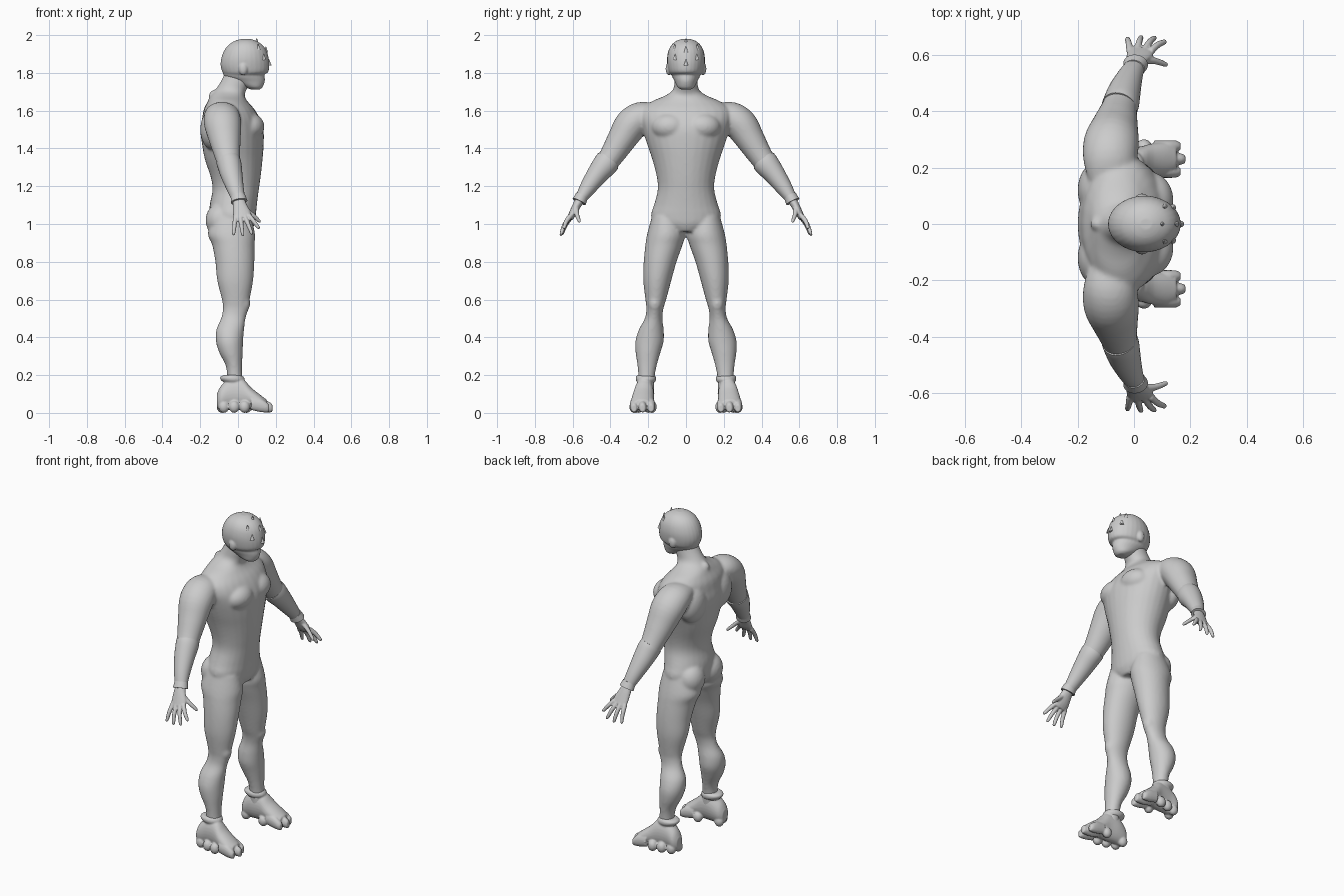
import bpy, bmesh, math
from mathutils import Vector, Matrix
from mathutils.bvhtree import BVHTree

BOTH = (1, -1)


def spline(rings, steps=4):
    """Catmull-Rom refinement of a list of (x, y, z, ra, rb) rings."""
    out = []
    for i in range(len(rings) - 1):
        p = [rings[max(0, min(len(rings) - 1, i + k))] for k in (-1, 0, 1, 2)]
        for s in range(steps):
            t = s / steps
            out.append([0.5 * (2 * b + (c - a) * t + (2 * a - 5 * b + 4 * c - d) * t * t
                               + (3 * b - a - 3 * c + d) * t ** 3) for a, b, c, d in zip(*p)])
    return out + [list(rings[-1])]


def tube(bm, rings, axis=None, sides=(1,), n=28):
    """Loft capped elliptical rings; axis fixes the ring plane, otherwise it follows the path."""
    pts = spline(rings)
    for s in sides:
        loops = []
        for i, (x, y, z, ra, rb) in enumerate(pts):
            if axis == 'Z':
                u, v = Vector((1, 0, 0)), Vector((0, 1, 0))
            elif axis == 'X':
                u, v = Vector((0, 1, 0)), Vector((0, 0, 1))
            else:
                a, b = pts[max(i - 1, 0)], pts[min(i + 1, len(pts) - 1)]
                d = (Vector(b[:3]) - Vector(a[:3])).normalized()
                u = Vector((1, 0, 0))
                u = (u - d * u.dot(d)).normalized()
                v = d.cross(u)
            loop = []
            for k in range(n):
                t = math.tau * k / n
                p = Vector((x, y, z)) + u * max(ra, .003) * math.cos(t) + v * max(rb, .003) * math.sin(t)
                loop.append(bm.verts.new((p.x, p.y * s, p.z)))
            loops.append(loop)
        for a, b in zip(loops, loops[1:]):
            for k in range(n):
                bm.faces.new((a[k], a[(k + 1) % n], b[(k + 1) % n], b[k]))
        bm.faces.new(loops[0])
        bm.faces.new(loops[-1])


def ball(bm, c, r, sides=BOTH):
    for s in sides:
        m = Matrix.Translation((c[0], c[1] * s, c[2])) @ Matrix.Diagonal((*r, 1))
        bmesh.ops.create_uvsphere(bm, u_segments=24, v_segments=14, radius=1, matrix=m)


def slab(z, x0, x1, y0, y1):
    """Horizontal ring from its back/front and inner/outer limits."""
    return ((x0 + x1) / 2, (y0 + y1) / 2, z, (x1 - x0) / 2, (y1 - y0) / 2)


def finish(bm, name, voxel=None, smooth=4):
    bmesh.ops.recalc_face_normals(bm, faces=bm.faces)
    me = bpy.data.meshes.new(name)
    bm.to_mesh(me)
    bm.free()
    ob = bpy.data.objects.new(name, me)
    bpy.context.collection.objects.link(ob)
    if voxel:
        r = ob.modifiers.new("fuse", 'REMESH')
        r.mode, r.voxel_size, r.use_smooth_shade = 'VOXEL', voxel, True
        m = ob.modifiers.new("soften", 'SMOOTH')
        m.factor, m.iterations = 0.5, smooth
    else:
        bpy.context.view_layer.objects.active = ob
        ob.select_set(True)
        bpy.ops.object.shade_smooth_by_angle(angle=math.radians(40))
        ob.select_set(False)
    return ob


# Body: torso and neck
body = bmesh.new()
torso = [(.96, -.11, .07, .09), (1.0, -.14, .088, .17), (1.05, -.15, .095, .185), (1.1, -.15, .1, .17),
         (1.18, -.135, .11, .15), (1.25, -.145, .12, .155), (1.34, -.175, .13, .178), (1.42, -.19, .136, .205),
         (1.5, -.2, .135, .23), (1.56, -.19, .115, .245), (1.61, -.18, .085, .235), (1.65, -.16, .05, .18),
         (1.68, -.145, .035, .11), (1.71, -.12, .045, .07), (1.76, -.088, .07, .06), (1.82, -.06, .08, .055)]
tube(body, [slab(z, a, b, -w, w) for z, a, b, w in torso], 'Z')
ball(body, (.055, .085, 1.515), (.085, .1, .075))      # chest muscles
ball(body, (-.095, .085, 1.02), (.077, .085, .09))     # buttocks
ball(body, (-.13, .12, 1.5), (.07, .1, .11))           # shoulder blades
ball(body, (-.125, 0, 1.68), (.03, .025, .03), (1,))   # nape

# Body: legs
leg = [(1.04, -.13, .07, .03, .18), (.95, -.16, .09, .004, .205), (.89, -.137, .088, .018, .215),
       (.8, -.12, .087, .05, .224), (.7, -.11, .08, .078, .226), (.6, -.085, .062, .105, .215),
       (.55, -.08, .055, .12, .21), (.5, -.09, .04, .125, .218), (.44, -.115, .032, .118, .25),
       (.38, -.117, .027, .118, .268), (.32, -.1, .025, .135, .267), (.25, -.065, .022, .155, .257),
       (.18, -.058, .025, .167, .252), (.1, -.06, .04, .17, .255)]
tube(body, [slab(*r) for r in leg], 'Z', BOTH)
ball(body, (.03, .165, .58), (.035, .035, .05))        # kneecaps

# Body: arms
arm = [(-.08, .16, 1.59, .08, .05), (-.085, .23, 1.57, .095, .08), (-.08, .29, 1.525, .098, .088),
       (-.068, .345, 1.44, .083, .076), (-.053, .405, 1.345, .065, .062), (-.035, .468, 1.265, .054, .052),
       (-.014, .52, 1.19, .042, .04), (.005, .565, 1.12, .035, .028)]
tube(body, arm, None, BOTH)
finish(body, "body", .008, 8)

# Forearm guards with a raised elbow rim, and wrist cuffs
guard = bmesh.new()
tube(guard, [(-.052, .412, 1.335, .064, .066), (-.045, .43, 1.312, .064, .066), (-.034, .47, 1.262, .058, .056),
             (-.014, .522, 1.188, .045, .043), (.002, .556, 1.135, .036, .031)], None, BOTH)
tube(guard, [(.0, .55, 1.15, .038, .034), (.006, .566, 1.118, .044, .038)], None, BOTH)
finish(guard, "forearm_guards")

# Hands: palm, four fingers and a thumb
hand = bmesh.new()
tube(hand, [(.004, .56, 1.13, .03, .024), (.01, .58, 1.095, .038, .022), (.02, .6, 1.055, .047, .02),
            (.025, .615, 1.03, .044, .016)], None, BOTH, 16)
fingers = [(-.014, .611, 1.035, -.023, .655, .943), (.012, .616, 1.035, .025, .661, .939),
           (.038, .616, 1.035, .072, .659, .946), (.058, .61, 1.045, .108, .645, .975),
           (.03, .58, 1.09, .112, .565, 1.01)]
for x, y, z, X, Y, Z in fingers:
    tube(hand, [(x, y, z, .013, .014), ((x + X) / 2, (y + Y) / 2 + .006, (z + Z) / 2 + .004, .0115, .0125),
                (X, Y, Z + .006, .009, .009), (X, Y, Z, .004, .004)], None, BOTH, 12)
finish(hand, "hands", .0045, 2)

# Feet: upper, toes, sole pads and ankle cuff
foot = bmesh.new()
tube(foot, [(-.112, .222, .065, .025, .035), (-.09, .222, .078, .045, .065), (-.04, .218, .1, .05, .085),
            (.02, .222, .1, .052, .085), (.07, .228, .078, .058, .056), (.12, .232, .056, .056, .038),
            (.15, .232, .045, .042, .026)], 'X', BOTH)
for y, tip in ((.185, .165), (.23, .182), (.275, .165)):
    tube(foot, [(.07, y, .05, .02, .035), (.12, y, .04, .022, .036), (tip - .015, y, .03, .02, .028),
                (tip, y, .024, .013, .02)], 'X', BOTH, 16)
for x, y in ((-.085, .2), (-.075, .25), (.045, .18), (.035, .275), (-.02, .265)):
    ball(foot, (x, y, .032), (.028, .025, .032))
tube(foot, [(-.022, .212, .16, .05, .046), (-.028, .212, .175, .064, .054), (-.032, .212, .19, .062, .053),
            (-.03, .212, .2, .046, .044)], 'Z', BOTH)
finish(foot, "feet", .005, 2)

# Head: domed mask over a recessed jaw, with ears
head = bmesh.new()
dome = [(1.79, -.07, .135, .078), (1.805, -.083, .16, .09), (1.84, -.092, .166, .098), (1.88, -.088, .162, .1),
        (1.92, -.072, .15, .092), (1.95, -.048, .127, .075), (1.97, -.015, .095, .05), (1.98, .02, .065, .02)]
tube(head, [slab(z, a, b, -w, w) for z, a, b, w in dome], 'Z')
tree = BVHTree.FromBMesh(head)
jaw = [(1.712, .07, .115, .025), (1.725, .035, .13, .045), (1.755, -.03, .142, .06), (1.785, -.075, .14, .075),
       (1.83, -.08, .13, .085)]
tube(head, [slab(z, a, b, -w, w) for z, a, b, w in jaw], 'Z')
ball(head, (.028, .09, 1.822), (.024, .018, .034))
finish(head, "head", .005, 3)

# Spikes standing out of the mask
spikes = bmesh.new()
spots = [(0, 1.968), (0, 1.925), (0, 1.855)] + [(s * y, z) for s in BOTH for y, z in ((.06, 1.938), (.058, 1.885))]
for y, z in spots:
    hit, normal, _, _ = tree.ray_cast(Vector((1, y, z)), Vector((-1, 0, 0)))
    if hit:
        m = Matrix.Translation(hit + normal * .011) @ normal.to_track_quat('Z', 'Y').to_matrix().to_4x4()
        bmesh.ops.create_cone(spikes, cap_ends=True, segments=12, radius1=.012, radius2=.001, depth=.032, matrix=m)
finish(spikes, "head_spikes")
